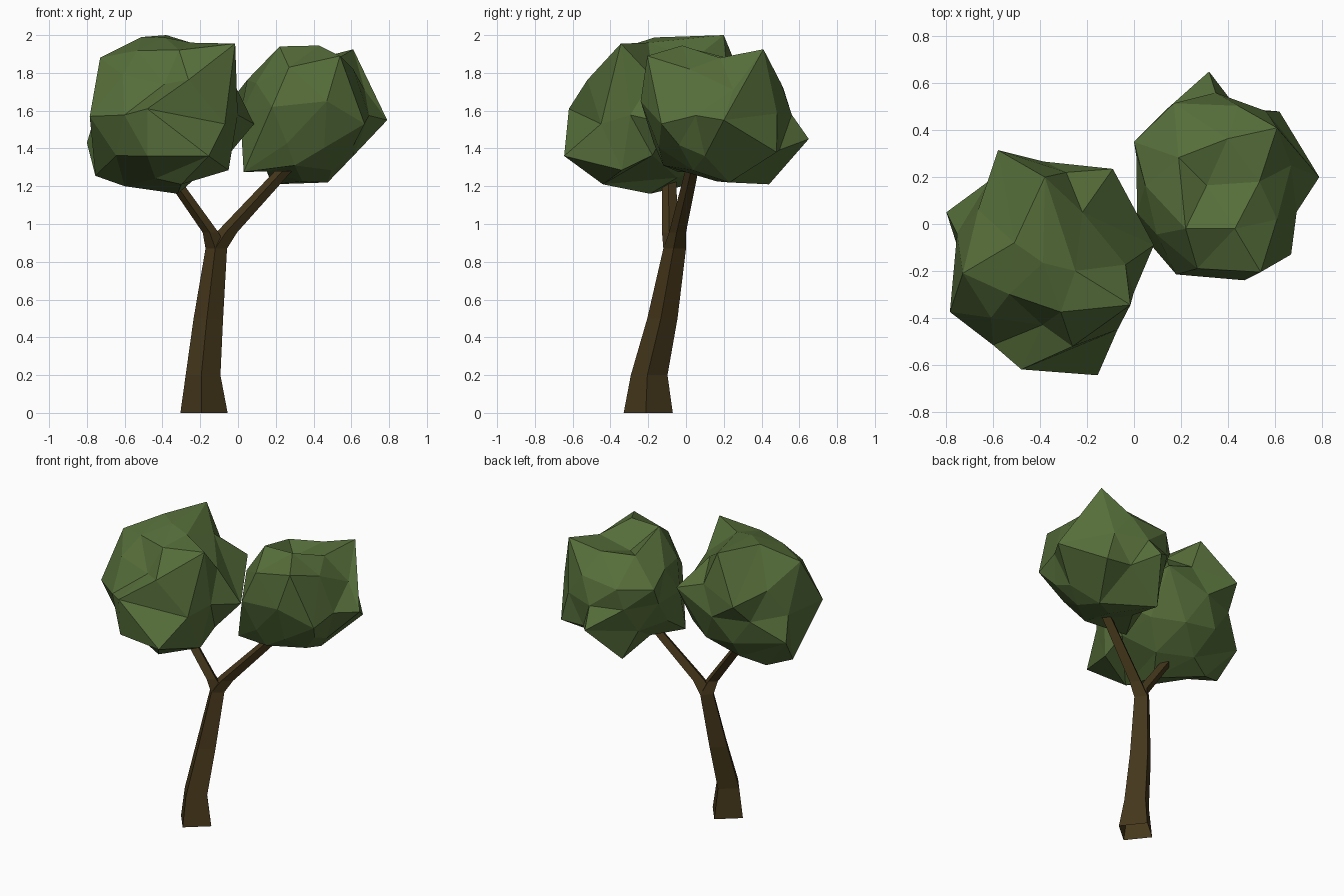
import bpy, bmesh
from mathutils import Vector


def material(name, color):
    m = bpy.data.materials.new(name)
    m.diffuse_color = (*color, 1)
    return m


def finish(bm, name, mat):
    bmesh.ops.recalc_face_normals(bm, faces=bm.faces)
    me = bpy.data.meshes.new(name)
    bm.to_mesh(me)
    bm.free()
    ob = bpy.data.objects.new(name, me)
    me.materials.append(mat)
    bpy.context.collection.objects.link(ob)
    return ob


def limb(name, rings, mat):
    """Open four-sided tube through horizontal diamond rings (x, y, z, rx, ry)."""
    bm = bmesh.new()
    loops = []
    for x, y, z, rx, ry in rings:
        loops.append([bm.verts.new(p) for p in (
            (x + rx, y - 0.1 * ry, z), (x + 0.1 * rx, y + ry, z),
            (x - rx, y + 0.1 * ry, z), (x - 0.1 * rx, y - ry, z))])
    for a, b in zip(loops, loops[1:]):
        for i in range(4):
            j = (i + 1) % 4
            bm.faces.new((a[i], a[j], b[j], b[i]))
    return finish(bm, name, mat)


def leaf_clump(name, centre, radii, corners, mat):
    """Icosphere whose nearest vertices are pulled out to the given corners."""
    c, r = Vector(centre), Vector(radii)
    bm = bmesh.new()
    bmesh.ops.create_icosphere(bm, subdivisions=2, radius=1)
    free = set(bm.verts)
    targets = {}
    for p in corners:
        d = Vector(p) - c
        u = Vector((d.x / r.x, d.y / r.y, d.z / r.z)).normalized()
        v = max(free, key=lambda w: w.co.dot(u))
        free.remove(v)
        targets[v] = Vector(p)
    for v in bm.verts:
        v.co = targets.get(v, c + v.co * r)
    # ease the remaining vertices towards their neighbours
    for v in sorted(free, key=lambda w: w.index):
        ring = [e.other_vert(v).co for e in v.link_edges]
        v.co = v.co * 0.65 + sum(ring, Vector()) / len(ring) * 0.35
    return finish(bm, name, mat)


bark = material("bark", (0.06, 0.038, 0.011))
leaves = material("leaves", (0.092, 0.155, 0.042))

# Leaning trunk
crotch = (-0.115, -0.06, 0.87, 0.057, 0.06)
limb("trunk", [(-0.18, -0.20, 0.0, 0.125, 0.13),
               (-0.185, -0.195, 0.2, 0.092, 0.097),
               (-0.157, -0.125, 0.5, 0.078, 0.08),
               crotch], bark)

# Forked branches growing from the trunk's top ring
limb("left_branch", [crotch,
                     (-0.145, -0.085, 0.955, 0.042, 0.042),
                     (-0.36, -0.09, 1.26, 0.036, 0.038)], bark)
limb("right_branch", [crotch,
                      (-0.06, -0.045, 0.955, 0.055, 0.045),
                      (0.24, 0.03, 1.28, 0.045, 0.035)], bark)

# Faceted crowns
leaf_clump("left_crown", (-0.38, -0.17, 1.58), (0.41, 0.46, 0.42), [
    (-0.015, -0.345, 1.955), (-0.51, -0.08, 1.99), (-0.38, 0.2, 2.0),
    (-0.155, -0.645, 1.36), (-0.48, -0.62, 1.61), (-0.73, -0.21, 1.88),
    (-0.785, -0.375, 1.57), (-0.80, 0.05, 1.43), (0.085, -0.09, 1.53),
    (-0.58, 0.315, 1.72), (-0.09, 0.235, 1.7), (-0.39, -0.43, 1.74),
    (-0.32, -0.19, 1.16), (-0.3, -0.44, 1.21), (-0.755, -0.09, 1.255),
    (-0.05, -0.34, 1.285), (-0.07, -0.45, 1.53), (-0.22, 0.05, 1.88),
    (-0.48, -0.6, 1.36), (-0.6, -0.02, 1.2), (-0.25, -0.2, 1.96),
    (-0.61, -0.4, 1.79)], leaves)
leaf_clump("right_crown", (0.35, 0.17, 1.58), (0.38, 0.41, 0.37), [
    (0.61, 0.41, 1.925), (0.79, 0.2, 1.55), (0.32, 0.65, 1.45),
    (0.22, -0.02, 1.94), (0.43, -0.02, 1.945), (0.61, 0.02, 1.82),
    (0.31, 0.165, 1.82), (0.0, 0.35, 1.70), (0.03, -0.04, 1.275),
    (0.54, -0.205, 1.89), (0.47, -0.24, 1.65), (0.18, -0.215, 1.62),
    (0.67, -0.13, 1.53), (0.475, 0.23, 1.22), (0.18, 0.44, 1.21),
    (0.62, 0.48, 1.38), (0.3, -0.12, 1.31), (0.61, 0.1, 1.36),
    (0.17, 0.515, 1.72), (0.27, -0.19, 1.83), (0.67, 0.25, 1.71)], leaves)
